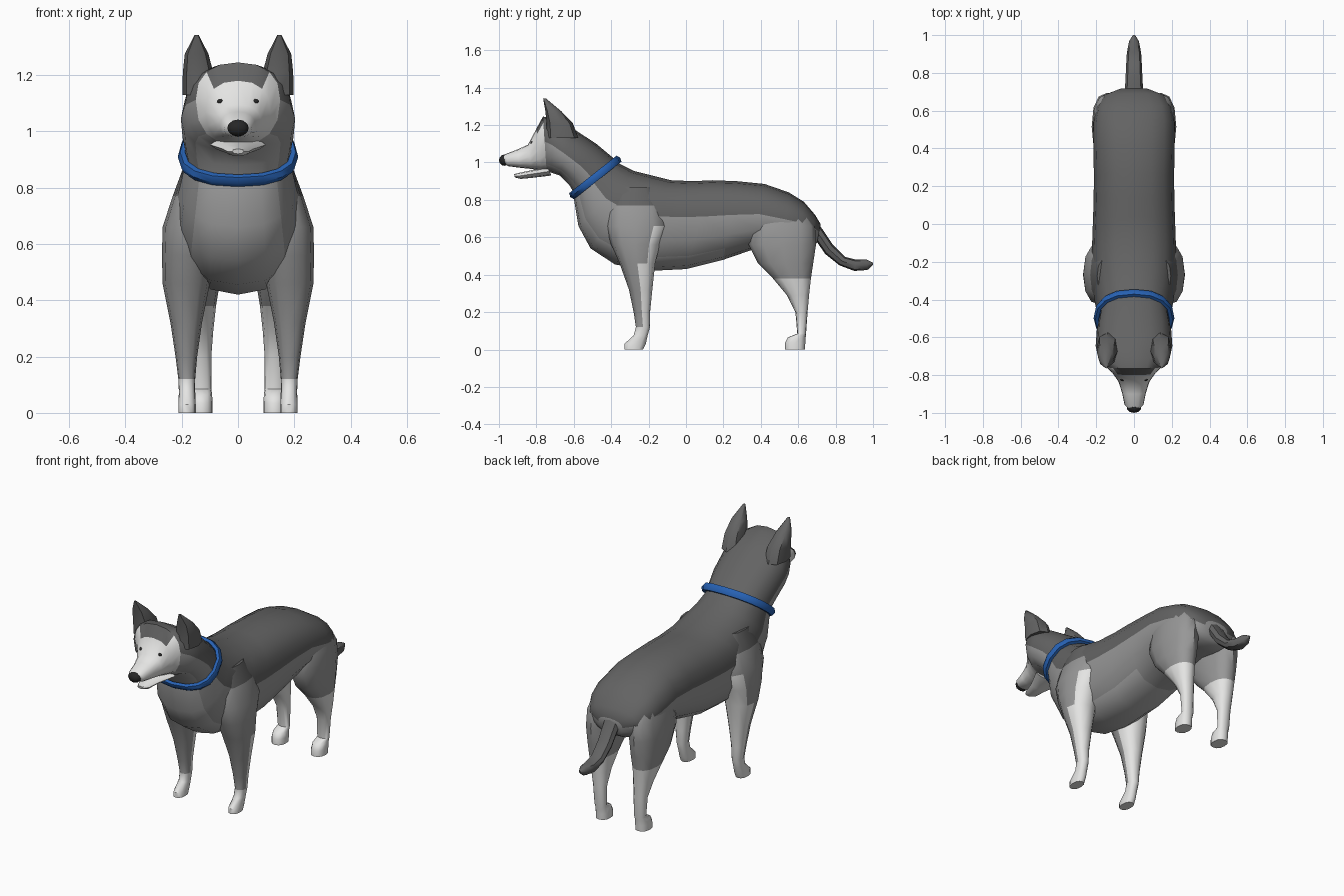
import bpy, bmesh, math
from mathutils import Vector

COLOURS = {
    "back_grey": (0.125, 0.125, 0.125), "flank_grey": (0.31, 0.31, 0.31),
    "chest_grey": (0.42, 0.42, 0.42), "white_fur": (0.78, 0.78, 0.77),
    "black": (0.02, 0.02, 0.02), "collar_blue": (0.02, 0.12, 0.45),
}
MATS = []
for n, c in COLOURS.items():
    m = bpy.data.materials.new(n)
    m.diffuse_color = (*c, 1)
    MATS.append(m)
BACK, FLANK, CHEST, WHITE, BLACK, BLUE = range(6)


def finish(name, bm, angle=45):
    bmesh.ops.recalc_face_normals(bm, faces=bm.faces)
    me = bpy.data.meshes.new(name)
    bm.to_mesh(me)
    bm.free()
    for m in MATS:
        me.materials.append(m)
    ob = bpy.data.objects.new(name, me)
    bpy.context.collection.objects.link(ob)
    bpy.ops.object.select_all(action='DESELECT')
    ob.select_set(True)
    bpy.context.view_layer.objects.active = ob
    bpy.ops.object.shade_smooth_by_angle(angle=math.radians(angle))
    return ob


def spow(v, p):
    return math.copysign(abs(v) ** p, v)


def section(top, bottom, w, mid=0.5, n=16, p=0.85):
    """Ring through a top and bottom (y, z) point, widest at fraction mid."""
    t, b = Vector((0, *top)), Vector((0, *bottom))
    c = b.lerp(t, mid)
    pts = []
    for i in range(n):
        a = 2 * math.pi * i / n
        k = spow(math.cos(a), p)
        v = c + (t - c) * k if k > 0 else c + (c - b) * k
        pts.append(v + Vector((w * spow(math.sin(a), p), 0, 0)))
    return pts


def loft(name, rings, paint, closed=False, angle=45):
    """Skin rings; paint(ring index, point index, face) gives the material."""
    bm = bmesh.new()
    vs = [[bm.verts.new(p) for p in r] for r in rings]
    n, tagged = len(rings[0]), []
    for i in range(len(rings) if closed else len(rings) - 1):
        a, b = vs[i], vs[(i + 1) % len(vs)]
        for j in range(n):
            k = (j + 1) % n
            tagged.append((i, j, bm.faces.new((a[j], a[k], b[k], b[j]))))
    if not closed:
        tagged.append((0, n // 2, bm.faces.new(vs[0])))
        tagged.append((len(rings) - 2, n // 2, bm.faces.new(vs[-1])))
    bmesh.ops.recalc_face_normals(bm, faces=bm.faces)
    bm.normal_update()
    for i, j, f in tagged:
        f.material_index = paint(i, j, f)
    return finish(name, bm, angle)


def upper(j):
    return j < 4 or j >= 12


# Torso, from collar to rump: dark saddle, grey flanks, paler chest and belly
torso = [
    ((-0.37, 1.0), (-0.60, 0.81), 0.185, 0.45),
    ((-0.28, 0.955), (-0.575, 0.66), 0.205, 0.5),
    ((-0.18, 0.93), (-0.51, 0.54), 0.22, 0.54),
    ((-0.08, 0.905), (-0.38, 0.455), 0.225, 0.58),
    ((0.04, 0.90), (-0.20, 0.42), 0.22, 0.6),
    ((0.14, 0.905), (0.0, 0.43), 0.215, 0.59),
    ((0.27, 0.90), (0.20, 0.48), 0.212, 0.57),
    ((0.42, 0.885), (0.36, 0.535), 0.215, 0.54),
    ((0.55, 0.84), (0.52, 0.55), 0.215, 0.5),
    ((0.63, 0.79), (0.61, 0.54), 0.198, 0.55),
    ((0.69, 0.72), (0.67, 0.55), 0.16, 0.6),
    ((0.72, 0.67), (0.70, 0.57), 0.08, 0.6),
]
loft("torso", [section(*r) for r in torso],
     lambda i, j, f: BACK if upper(j) else CHEST if 6 <= j < 10 and i < 6 else FLANK)

# Neck, skull and muzzle
head = [
    ((-0.36, 1.0), (-0.58, 0.81), 0.18, 0.45),
    ((-0.48, 1.10), (-0.625, 0.88), 0.197, 0.45),
    ((-0.61, 1.185), (-0.675, 0.93), 0.203, 0.45),
    ((-0.71, 1.24), (-0.72, 0.945), 0.188, 0.5),
    ((-0.765, 1.245), (-0.745, 0.95), 0.15, 0.55),
    ((-0.80, 1.18), (-0.775, 0.955), 0.115, 0.5),
    ((-0.845, 1.095), (-0.825, 0.965), 0.082, 0.5),
    ((-0.90, 1.07), (-0.89, 0.972), 0.063, 0.45),
    ((-0.965, 1.045), (-0.95, 0.98), 0.05, 0.45),
    ((-0.985, 1.03), (-0.97, 0.99), 0.03, 0.5),
]


def paint_head(i, j, f):
    if i >= 5:
        return WHITE
    if i == 4:
        return BACK if j < 2 or j >= 14 else WHITE
    if upper(j):
        return BACK
    return CHEST if 6 <= j < 10 else FLANK


loft("head", [section(*r) for r in head], paint_head)

# Lower jaw, nose and eyes
jaw = [((-0.74, 0.975), (-0.72, 0.93), 0.10), ((-0.83, 0.958), (-0.82, 0.918), 0.055),
       ((-0.89, 0.945), (-0.885, 0.912), 0.038), ((-0.92, 0.938), (-0.915, 0.92), 0.02)]
loft("lower_jaw", [section(*r, n=8) for r in jaw], lambda i, j, f: WHITE)


def ball(name, loc, radii, mat):
    bm = bmesh.new()
    bmesh.ops.create_uvsphere(bm, u_segments=10, v_segments=6, radius=1)
    for v in bm.verts:
        v.co = Vector([c * r + l for c, r, l in zip(v.co, radii, loc)])
    for f in bm.faces:
        f.material_index = mat
    finish(name, bm)


ball("nose", (0, -0.972, 1.012), (0.04, 0.028, 0.03), BLACK)

# Collar: a six-sided tube swept round the neck
t, b = Vector((-0.365, 1.015)), Vector((-0.605, 0.825))
axis = (t - b).normalized()
side = Vector((-axis.y, axis.x))
tube = []
for k in range(6):
    a = math.pi * k / 3
    r, s = 0.017 * math.cos(a), side * 0.024 * math.sin(a)
    tube.append(section(t + axis * r + s, b - axis * r + s, 0.197 + r, 0.45, 16, 0.85))
loft("collar", tube, lambda i, j, f: BLUE, closed=True)

# Tail: rings by top and bottom points
tail = [((0.68, 0.71), (0.67, 0.60), 0.05), ((0.735, 0.635), (0.70, 0.575), 0.048),
        ((0.785, 0.56), (0.745, 0.51), 0.045), ((0.85, 0.495), (0.82, 0.45), 0.042),
        ((0.91, 0.48), (0.90, 0.42), 0.038), ((0.965, 0.482), (0.97, 0.425), 0.026),
        ((1.0, 0.463), (1.0, 0.452), 0.006)]
loft("tail", [section(*r, n=8) for r in tail], lambda i, j, f: BACK)

# Legs: height, rear-front extent in y, inner-outer extent in x
front_leg = [
    (0.0, -0.33, -0.23, 0.15, 0.212), (0.03, -0.33, -0.215, 0.15, 0.212),
    (0.075, -0.28, -0.205, 0.152, 0.21), (0.12, -0.268, -0.192, 0.152, 0.212),
    (0.20, -0.28, -0.192, 0.145, 0.222), (0.32, -0.305, -0.18, 0.128, 0.24),
    (0.46, -0.355, -0.165, 0.10, 0.268), (0.56, -0.40, -0.14, 0.09, 0.27),
    (0.66, -0.43, -0.10, 0.08, 0.268), (0.77, -0.42, -0.12, 0.08, 0.232),
    (0.87, -0.37, -0.18, 0.08, 0.195),
]
hind_leg = [
    (0.0, 0.53, 0.635, 0.09, 0.17), (0.035, 0.53, 0.638, 0.09, 0.17),
    (0.065, 0.545, 0.64, 0.092, 0.168), (0.085, 0.595, 0.642, 0.095, 0.165),
    (0.20, 0.585, 0.65, 0.095, 0.172), (0.29, 0.54, 0.658, 0.088, 0.19),
    (0.38, 0.465, 0.668, 0.078, 0.208), (0.46, 0.385, 0.68, 0.065, 0.22),
    (0.56, 0.335, 0.695, 0.06, 0.224), (0.66, 0.34, 0.69, 0.06, 0.218),
    (0.74, 0.40, 0.64, 0.08, 0.195),
]


def leg_ring(sx, z, y0, y1, x0, x1, n=12):
    ring = []
    for i in range(n):
        a = 2 * math.pi * i / n
        ring.append(Vector((sx * ((x0 + x1) / 2 + (x1 - x0) / 2 * spow(math.cos(a), 0.85)),
                            (y0 + y1) / 2 + (y1 - y0) / 2 * spow(math.sin(a), 0.85), z)))
    return ring


def paint_front(i, j, f):
    if i < 3 or (i < 6 and 0 <= j < 6) or (i < 8 and 1 <= j < 5):
        return WHITE
    return BACK if i >= 9 else FLANK


# Ear rings: centre x, y, z, half width, half depth
ear = [(0.14, -0.66, 1.13, 0.058, 0.085), (0.142, -0.675, 1.21, 0.054, 0.07),
       (0.147, -0.71, 1.275, 0.042, 0.042), (0.147, -0.757, 1.343, 0.007, 0.007)]

for sx, tag in ((1, "left"), (-1, "right")):
    loft(f"front_leg_{tag}", [leg_ring(sx, *r) for r in front_leg], paint_front)
    loft(f"hind_leg_{tag}", [leg_ring(sx, *r) for r in hind_leg],
         lambda i, j, f: WHITE if i < 6 else FLANK)
    loft(f"ear_{tag}", [leg_ring(sx, z, y - d, y + d, x - w, x + w, 8)
                        for x, y, z, w, d in ear], lambda i, j, f: BACK)
    ball(f"eye_{tag}", (sx * 0.062, -0.818, 1.105), (0.014, 0.014, 0.012), BLACK)
